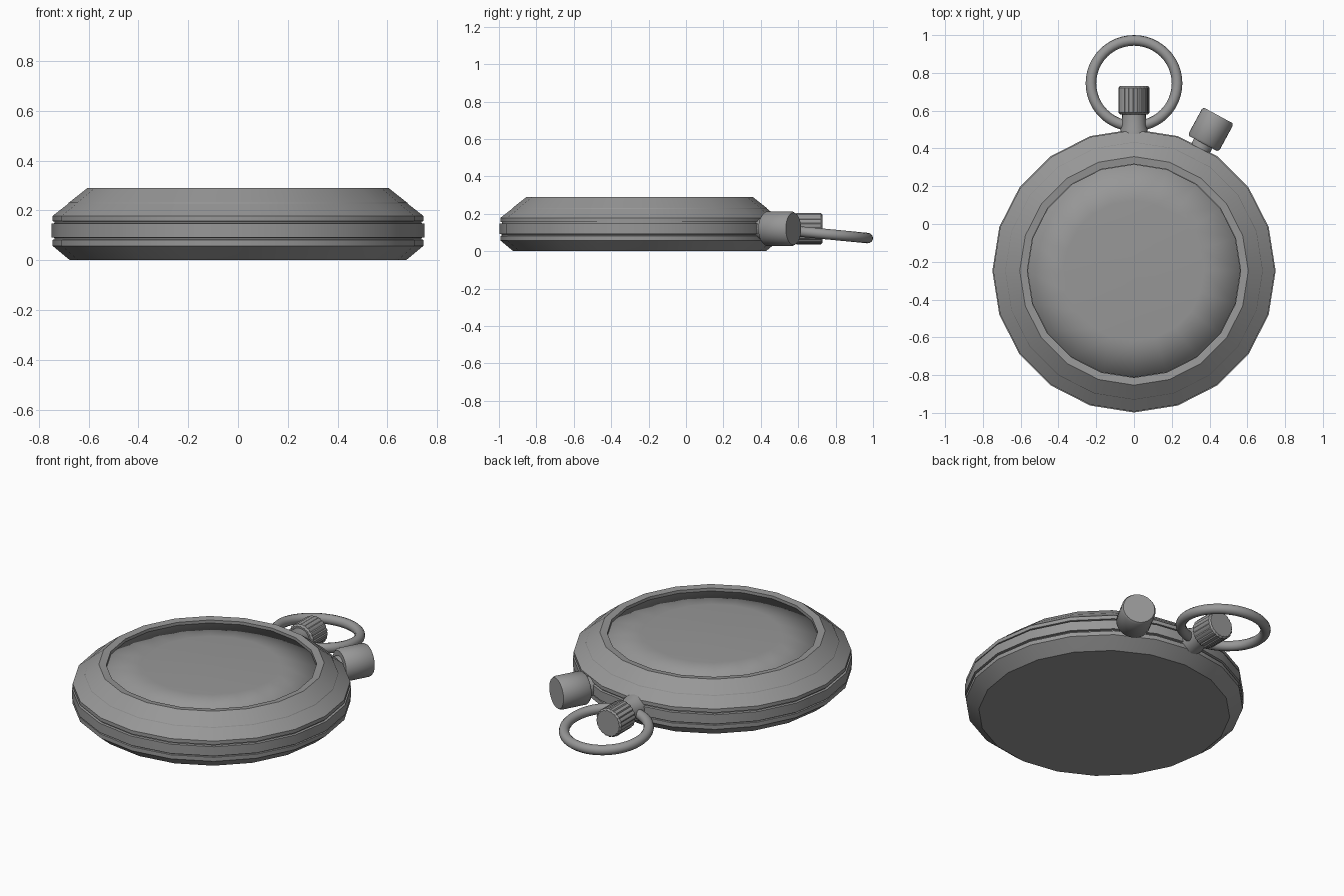
import bpy, bmesh, math
from mathutils import Matrix, Vector

if "Cube" in bpy.data.objects:
    bpy.data.objects.remove(bpy.data.objects["Cube"])

CENTRE = Vector((0, -0.248, 0))
AXIS_Z = 0.12

# Dark grey metal
metal = bpy.data.materials.new("dark_metal")
metal.diffuse_color = (0.31, 0.31, 0.31, 1)
metal.use_nodes = True
metal.node_tree.nodes["Principled BSDF"].inputs["Base Color"].default_value = metal.diffuse_color


def finish(name, bm, angle=30):
    bmesh.ops.recalc_face_normals(bm, faces=bm.faces)
    mesh = bpy.data.meshes.new(name)
    bm.to_mesh(mesh)
    bm.free()
    mesh.materials.append(metal)
    ob = bpy.data.objects.new(name, mesh)
    bpy.context.collection.objects.link(ob)
    bpy.ops.object.select_all(action='DESELECT')
    ob.select_set(True)
    bpy.context.view_layer.objects.active = ob
    bpy.ops.object.shade_smooth_by_angle(angle=math.radians(angle))
    return ob


def lathe(name, profile, sides, matrix, angle=30, ridge=None):
    """Turn (radius, height) points round the local z axis and cap both ends."""
    bm = bmesh.new()
    rings = []
    for r, h in profile:
        ring = []
        for i in range(sides):
            a = math.tau * i / sides
            rr = r * (ridge(i) if ridge else 1)
            ring.append(bm.verts.new(matrix @ Vector((rr * math.cos(a), rr * math.sin(a), h))))
        rings.append(ring)
    for lo, hi in zip(rings, rings[1:]):
        for i in range(sides):
            j = (i + 1) % sides
            bm.faces.new((lo[i], lo[j], hi[j], hi[i]))
    bm.faces.new(rings[0][::-1])
    bm.faces.new(rings[-1])
    return finish(name, bm, angle)


def radial(deg):
    """Frame whose z axis points outwards from the case, deg clockwise from +y."""
    return (Matrix.Translation(CENTRE + Vector((0, 0, AXIS_Z)))
            @ Matrix.Rotation(math.radians(-deg), 4, 'Z')
            @ Matrix.Rotation(math.radians(-90), 4, 'X'))


# Case: back, grooved middle band, sloped bezel in two steps, inner rim
case = [(0.675, 0.0), (0.685, 0.008), (0.745, 0.058), (0.745, 0.082),
        (0.737, 0.084), (0.737, 0.09), (0.75, 0.092), (0.75, 0.147),
        (0.737, 0.149), (0.737, 0.155), (0.745, 0.157), (0.745, 0.178),
        (0.682, 0.227), (0.68, 0.231), (0.605, 0.29), (0.565, 0.285), (0.565, 0.22)]
lathe("case", case, 20, Matrix.Translation(CENTRE), 25)

# Nearly flush crystal, softly shaded over its edge
crystal = [(0.564, 0.225), (0.564, 0.268), (0.37, 0.28), (0.02, 0.284)]
lathe("crystal", crystal, 20, Matrix.Translation(CENTRE), 100)

# Stem with a flared foot
stem = [(0.075, 0.70), (0.072, 0.748), (0.064, 0.773), (0.062, 0.84)]
lathe("stem", stem, 24, radial(0))

# Fluted winding crown
crown = [(0.073, 0.829), (0.083, 0.838), (0.083, 0.969), (0.075, 0.978)]
lathe("crown", crown, 80, radial(0), 35, lambda i: (1, 1, 0.97, 0.95)[i % 4])

# Side pusher and its collar
lathe("pusher_collar", [(0.055, 0.69), (0.055, 0.79)], 24, radial(28.5))
pusher = [(0.083, 0.767), (0.093, 0.779), (0.093, 0.924), (0.086, 0.936)]
lathe("pusher", pusher, 32, radial(28.5), 50)

# Hanging bow, tipped slightly down
bpy.ops.mesh.primitive_torus_add(
    major_radius=0.228, minor_radius=0.028, major_segments=48, minor_segments=12,
    location=(0, 0.745, 0.092), rotation=(math.radians(-5.5), 0, 0))
bow = bpy.context.object
bow.name = "bow"
bow.data.materials.append(metal)
bpy.ops.object.shade_smooth_by_angle(angle=math.radians(40))
